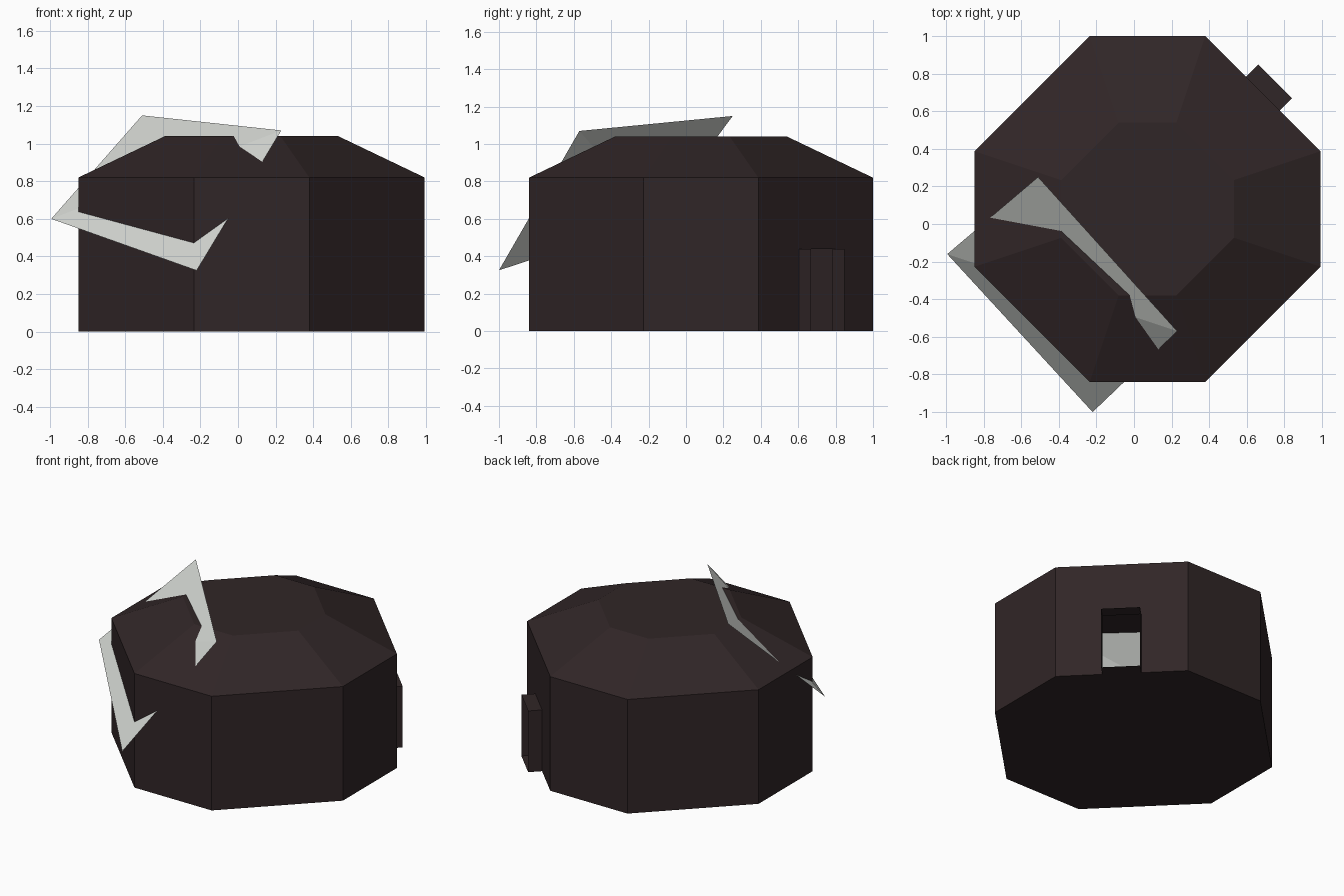
import bpy
from mathutils import Vector

if "Cube" in bpy.data.objects:
    bpy.data.objects.remove(bpy.data.objects["Cube"])

CX, CY = 0.072, 0.08          # centre of the hut
APOTHEM, HALF_SIDE = 0.92, 0.307
WALL_Z, ROOF_Z, DOOR_Z = 0.82, 1.04, 0.44


def material(name, rgb):
    m = bpy.data.materials.new(name)
    m.diffuse_color = (*rgb, 1)
    m.use_nodes = True
    m.node_tree.nodes["Principled BSDF"].inputs["Base Color"].default_value = m.diffuse_color
    return m


def add_mesh(name, verts, faces, mat):
    me = bpy.data.meshes.new(name)
    me.from_pydata([tuple(v) for v in verts], [], faces)
    me.materials.append(mat)
    ob = bpy.data.objects.new(name, me)
    bpy.context.collection.objects.link(ob)
    return ob


def octagon(scale, z):
    a, h = APOTHEM * scale, HALF_SIDE * scale
    xy = [(a, -h), (a, h), (h, a), (-h, a), (-a, h), (-a, -h), (-h, -a), (h, -a)]
    return [Vector((CX + x, CY + y, z)) for x, y in xy]


dark = material("dark brown", (0.030, 0.019, 0.020))
pale = material("pale grey", (0.65, 0.67, 0.64))

# Doorway corners in the back-right diagonal wall, and the same pushed outward
mid = (APOTHEM + HALF_SIDE) / 2
side, out = Vector((0.09, -0.09, 0)), Vector((0.065, 0.065, 0))
centre, up = Vector((CX + mid, CY + mid, 0)), Vector((0, 0, DOOR_Z))
door = [centre + side, centre + side + up, centre - side + up, centre - side]

# Hollow hut: floor, eight walls (one with the doorway), sloped roof, flat top
verts = octagon(1, 0) + octagon(1, WALL_Z) + octagon(0.5, ROOF_Z) + door
faces = [list(range(7, -1, -1)), list(range(16, 24))]
for i in range(8):
    j = (i + 1) % 8
    if i == 1:
        faces.append([i, 24, 25, 26, 27, j, j + 8, i + 8])
    else:
        faces.append([i, j, j + 8, i + 8])
    faces.append([i + 8, j + 8, j + 16, i + 16])
add_mesh("hut_body", verts, faces, dark)

# Open porch tunnel around the doorway
add_mesh("porch", door + [p + out for p in door],
         [[i, i + 4, (i + 1) % 4 + 4, (i + 1) % 4] for i in range(4)], dark)

# Bent sheet that cuts through the roof and the front-left wall
add_mesh("tilted_sheet",
         [(-0.51, 0.25, 1.15), (0.23, -0.57, 1.07), (-0.22, -1.0, 0.325), (-0.993, -0.16, 0.60)],
         [(0, 3, 1), (1, 3, 2)], pale)
